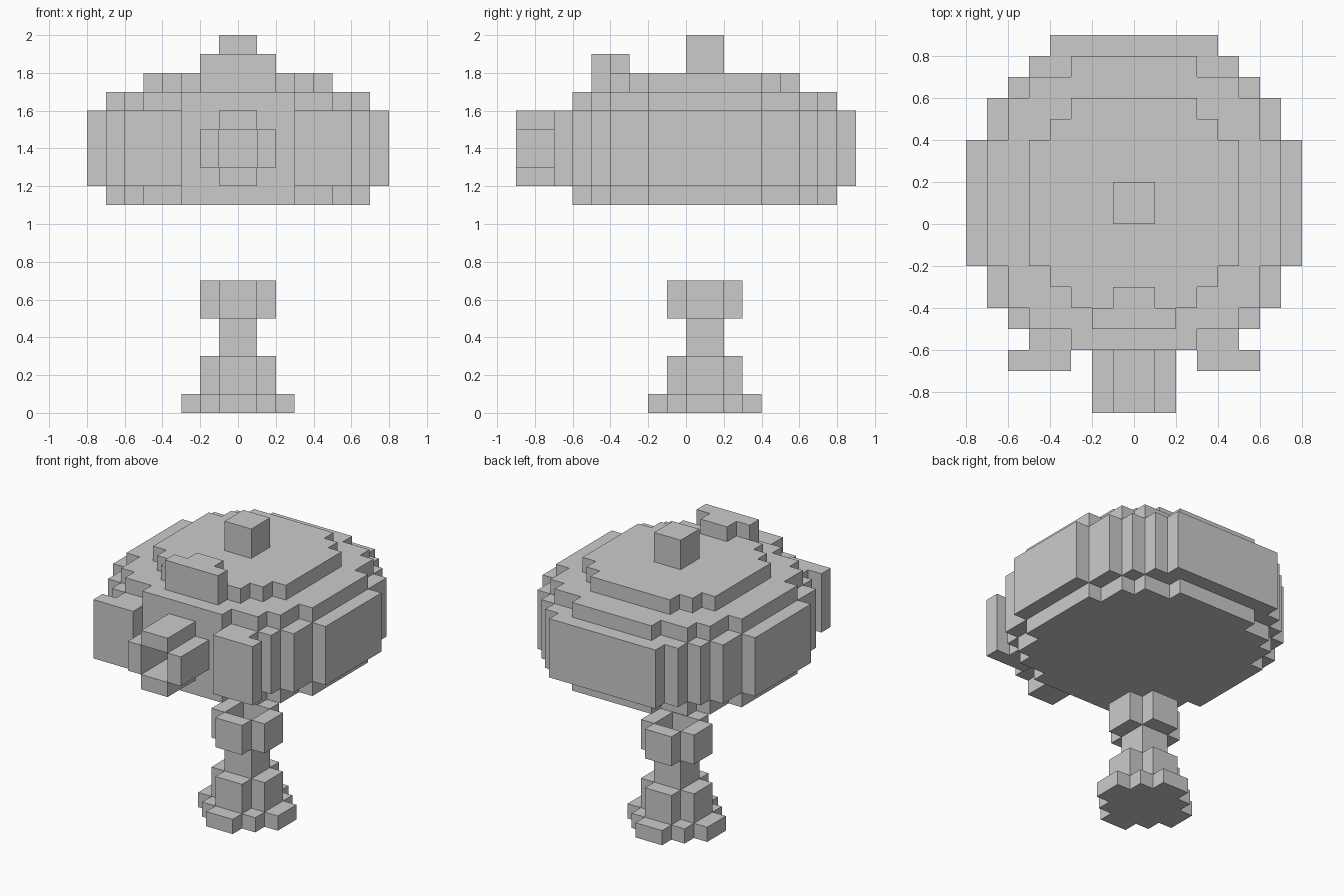
import bpy
import bmesh

if "Cube" in bpy.data.objects:
    bpy.data.objects.remove(bpy.data.objects["Cube"])


def prism(name, outline, z0, z1):
    """Extrude a closed xy outline between two heights."""
    bm = bmesh.new()
    base = bm.faces.new([bm.verts.new((x, y, z0)) for x, y in outline])
    top = bmesh.ops.extrude_face_region(bm, geom=[base])["geom"]
    for v in top:
        if isinstance(v, bmesh.types.BMVert):
            v.co.z = z1
    bmesh.ops.recalc_face_normals(bm, faces=bm.faces[:])
    mesh = bpy.data.meshes.new(name)
    bm.to_mesh(mesh)
    bm.free()
    obj = bpy.data.objects.new(name, mesh)
    bpy.context.collection.objects.link(obj)
    return obj


def stepped(name, steps, z0, z1):
    """Slab with stair-stepped corners; steps are (half width, front y, back y), narrow to wide."""
    front, back = [], []
    for i, (w, f, b) in enumerate(steps):
        if i:
            front.append((steps[i - 1][0], f))
            back.append((steps[i - 1][0], b))
        front.append((w, f))
        back.append((w, b))
    right = []
    for p in front + back[::-1]:
        if p not in right:
            right.append(p)
    return prism(name, right + [(-x, y) for x, y in right[::-1]], z0, z1)


def box(name, x0, x1, y0, y1, z0, z1):
    return prism(name, [(x0, y0), (x1, y0), (x1, y1), (x0, y1)], z0, z1)


# Stacked layers of the large body
rim = [(.3, -.6, .8), (.5, -.5, .7), (.6, -.4, .6), (.7, -.2, .4)]
stepped("body_underside", rim, 1.1, 1.2)
stepped("body_middle", [(.4, -.6, .9), (.5, -.6, .8), (.6, -.5, .7),
                        (.7, -.4, .6), (.8, -.2, .4)], 1.2, 1.6)
stepped("body_shoulder", rim, 1.6, 1.7)
stepped("body_crown", [(.3, -.4, .6), (.4, -.3, .5), (.5, -.2, .4)], 1.7, 1.8)

# Top knob and front crest
box("top_knob", -.1, .1, 0, .2, 1.8, 2)
box("crest_front", -.2, .2, -.5, -.4, 1.7, 1.9)
box("crest_back", -.1, .1, -.4, -.3, 1.8, 1.9)

# Front side plates and the hollow snout between them
for side, s in (("left", -1), ("right", 1)):
    box(f"front_plate_{side}", *sorted((s * .3, s * .6)), -.7, -.6, 1.2, 1.6)
    box(f"snout_{side}", *sorted((s * .1, s * .2)), -.9, -.6, 1.3, 1.5)
box("snout_top", -.1, .1, -.9, -.6, 1.5, 1.6)
box("snout_bottom", -.1, .1, -.9, -.6, 1.2, 1.3)

# Pedestal
stepped("pedestal_base", [(.1, -.2, .4), (.2, -.1, .3), (.3, 0, .2)], 0, .1)
stepped("pedestal_foot", [(.1, -.1, .3), (.2, 0, .2)], .1, .3)
box("pedestal_stem", -.1, .1, 0, .2, .3, .5)

# Open cup on the pedestal
box("cup_left", -.2, -.1, 0, .2, .5, .7)
box("cup_right", .1, .2, 0, .2, .5, .7)
box("cup_front", -.1, .1, -.1, 0, .5, .7)
box("cup_back", -.1, .1, .2, .3, .5, .7)
